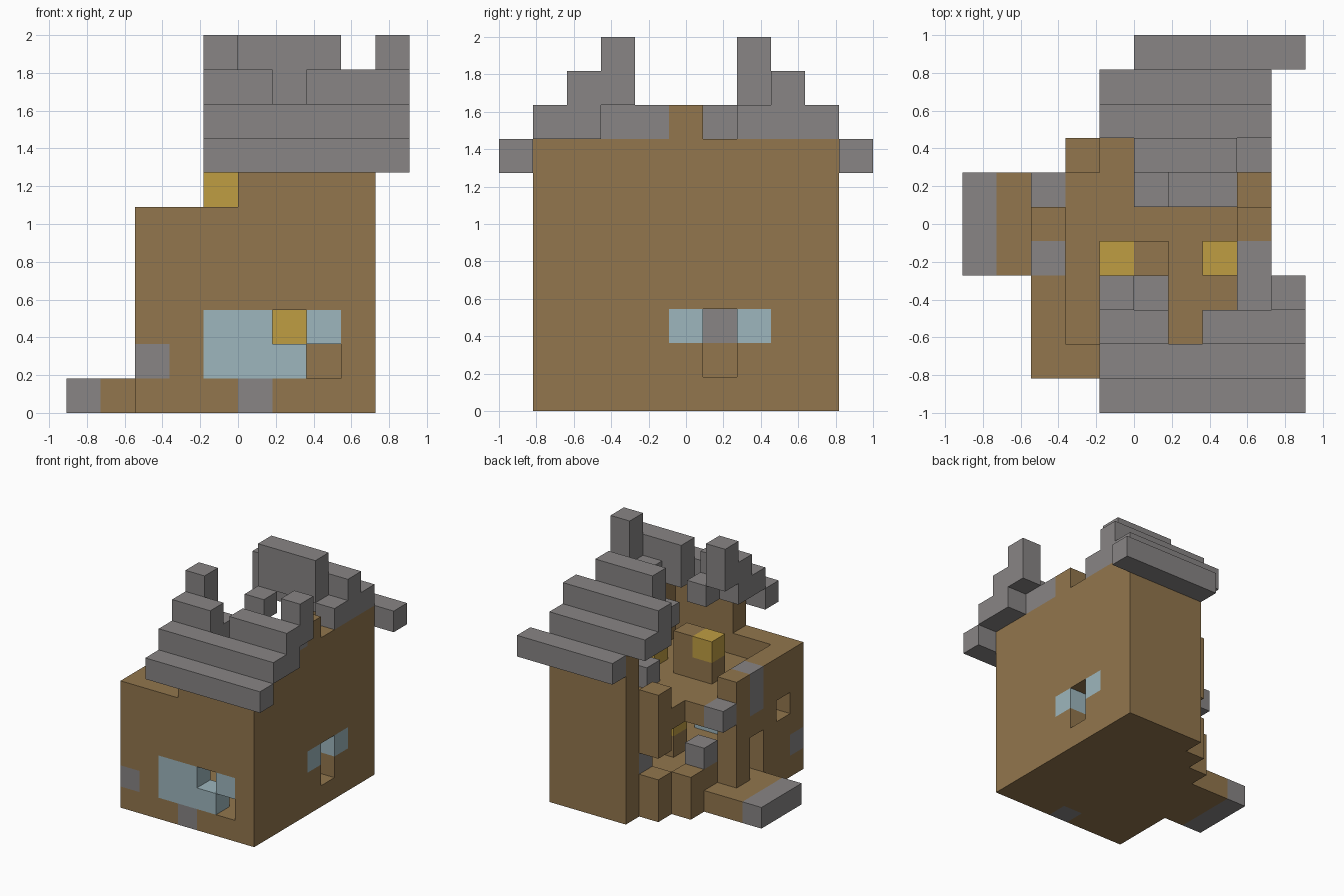
import bpy
import bmesh
from mathutils import Vector

if "Cube" in bpy.data.objects:
    bpy.data.objects.remove(bpy.data.objects["Cube"], do_unlink=True)

UNIT = 2 / 11
ORIGIN = Vector((-5, -5.5, 0))


def linear(value):
    value /= 255
    return value / 12.92 if value <= 0.04045 else ((value + 0.055) / 1.055) ** 2.4


def make_material(name, *rgb):
    material = bpy.data.materials.new(name)
    colour = (*[linear(v) for v in rgb], 1)
    material.diffuse_color = colour
    material.use_nodes = True
    shader = material.node_tree.nodes["Principled BSDF"]
    shader.inputs["Base Color"].default_value = colour
    shader.inputs["Roughness"].default_value = 0.9
    return material


wood = make_material("brown wood", 146, 118, 77)
stone = make_material("grey stone", 136, 133, 133)
glass = make_material("pale blue glass", 157, 182, 189)
gold = make_material("yellow lamp", 191, 157, 66)
materials = [wood, stone, glass, gold]

# Each cell of the block grid belongs to one named part and has one material
cells = {}


def span(value):
    first, last = value if isinstance(value, tuple) else (value, value)
    return range(first, last + 1)


def block_cells(x, y, z):
    return [(i, j, k) for i in span(x) for j in span(y) for k in span(z)]


def fill(part, material, x, y, z):
    for cell in block_cells(x, y, z):
        cells[cell] = (part, material)


def carve(x, y, z):
    for cell in block_cells(x, y, z):
        cells.pop(cell, None)


# Ground floor and upper floor, both with the stepped rear corner
for column in range(2, 9):
    rear = min(column + 4, 9)
    fill("ground_floor", wood, column, (1, rear), 0)
    if column > 2:
        fill("upper_floor", wood, column, (2, rear - 1 if column > 4 else rear - (column == 3)), 4)
carve(3, 7, 4)
carve(4, 8, 4)

# Outer walls
fill("front_wall", wood, (2, 8), 1, (0, 5))
fill("front_wall", wood, (5, 8), 1, (6, 7))
fill("left_side_wall", wood, 8, (1, 9), (0, 7))
fill("left_side_wall", wood, 8, 5, 8)
fill("back_wall", wood, (5, 8), 9, (0, 7))
fill("right_side_wall", wood, 2, (1, 5), (0, 5))

# Ruined diagonal corner wall
fill("broken_corner_wall", wood, 3, 7, (0, 1))
fill("broken_corner_wall", wood, 4, 8, (0, 1))
fill("broken_corner_wall", wood, 4, 8, (3, 5))

# Doorway, small side opening and the front step
carve(2, 4, (1, 2))
carve(2, 2, 3)
fill("door_step", wood, 1, (4, 6), 0)
fill("door_step", stone, 0, (4, 6), 0)

# Stone patches in the walls
fill("front_wall", stone, 5, 1, 0)
fill("front_wall", stone, 2, 1, 1)
fill("right_side_wall", stone, 2, 4, (4, 5))
fill("right_side_wall", stone, 2, 6, 4)
fill("broken_corner_wall", stone, 5, 8, 2)

# Windows with broken panes
fill("front_window", glass, (4, 7), 1, (1, 2))
carve(6, 1, 2)
carve(7, 1, 1)
fill("side_window", glass, 8, (5, 7), 2)
carve(8, 6, (1, 2))

# Stepped front roof with a gap
fill("front_roof", stone, (4, 9), 0, 7)
fill("front_roof", stone, (4, 9), 1, 8)
fill("front_roof", stone, (4, 9), 2, (8, 9))
carve(6, 2, (8, 9))
for column in (4, 9):
    fill("front_roof", stone, column, 3, (9, 10))
fill("front_roof", stone, 5, 3, 8)
fill("front_roof", stone, 8, (3, 4), 8)

# Stepped back roof
fill("back_roof", stone, (5, 9), 10, 7)
fill("back_roof", stone, (4, 8), 9, 8)
fill("back_roof", stone, (4, 8), 8, (8, 9))
fill("back_roof", stone, (5, 7), 7, (9, 10))
fill("back_roof", stone, 8, 7, 8)

# Fallen blocks, furniture and lamps inside
fill("roof_rubble", stone, 5, 6, 8)
fill("roof_rubble", stone, (6, 7), 6, 5)
fill("stove", wood, 3, 6, 1)
fill("stove", stone, 3, 6, 2)
fill("upper_post", wood, 5, 4, (5, 6))
fill("upper_post", wood, 4, 4, 5)
fill("upper_lamp", gold, 4, 4, 6)
fill("upper_lamp", gold, 7, 4, 5)
fill("table", wood, (6, 7), 4, 1)
fill("lower_lamp", gold, 6, 4, 2)

# Turn every part into a mesh of its exposed block faces
for part in sorted({name for name, _ in cells.values()}):
    bm = bmesh.new()
    for cell, (name, material) in cells.items():
        if name != part:
            continue
        for axis in range(3):
            for side in (0, 1):
                neighbour = list(cell)
                neighbour[axis] += 2 * side - 1
                if tuple(neighbour) in cells:
                    continue
                u, v = Vector(), Vector()
                u[(axis + 1) % 3] = v[(axis + 2) % 3] = 1
                base = Vector(cell) + ORIGIN
                base[axis] += side
                loop = [base, base + u, base + u + v, base + v]
                if not side:
                    loop.reverse()
                face = bm.faces.new([bm.verts.new(p * UNIT) for p in loop])
                face.material_index = materials.index(material)
    bmesh.ops.remove_doubles(bm, verts=bm.verts[:], dist=UNIT / 100)
    mesh = bpy.data.meshes.new(part)
    for material in materials:
        mesh.materials.append(material)
    bm.to_mesh(mesh)
    bm.free()
    bpy.context.collection.objects.link(bpy.data.objects.new(part, mesh))
